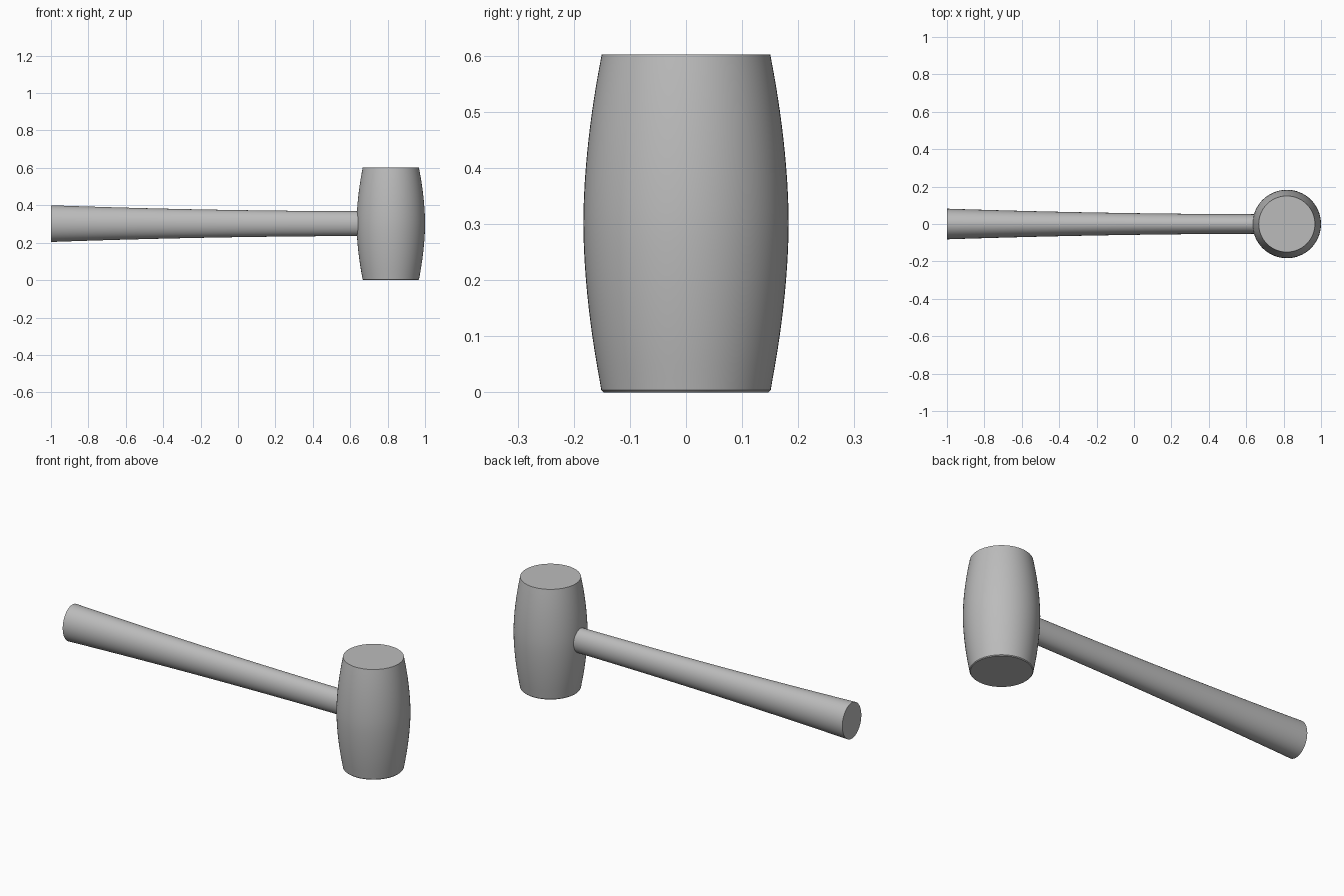
import bpy, bmesh, math

old = bpy.data.objects.get("Cube")
if old:
    bpy.data.objects.remove(old, do_unlink=True)

GREY = (0.5, 0.5, 0.5, 1)
mat = bpy.data.materials.new("plain grey")
mat.use_nodes = True
mat.diffuse_color = GREY
mat.node_tree.nodes["Principled BSDF"].inputs["Base Color"].default_value = GREY


def loft(name, rings, sides, place):
    """Skin a stack of ellipses (distance, radius a, radius b) and cap both ends."""
    bm = bmesh.new()
    loops = []
    for d, a, b in rings:
        angles = [2 * math.pi * i / sides for i in range(sides)]
        loops.append([bm.verts.new(place(d, a * math.cos(t), b * math.sin(t))) for t in angles])
    for low, high in zip(loops, loops[1:]):
        for i in range(sides):
            j = (i + 1) % sides
            bm.faces.new((low[i], low[j], high[j], high[i]))
    bm.faces.new(loops[0][::-1])
    bm.faces.new(loops[-1])
    bmesh.ops.recalc_face_normals(bm, faces=bm.faces)
    mesh = bpy.data.meshes.new(name)
    bm.to_mesh(mesh)
    bm.free()
    mesh.materials.append(mat)
    obj = bpy.data.objects.new(name, mesh)
    bpy.context.collection.objects.link(obj)
    bpy.ops.object.select_all(action="DESELECT")
    obj.select_set(True)
    bpy.context.view_layer.objects.active = obj
    bpy.ops.object.shade_smooth_by_angle(angle=math.radians(35))
    return obj


HEAD_X, MID_Z, HEIGHT = 0.817, 0.302, 0.602

# Barrel-shaped head: bulging in the middle, with a tiny rounded lower rim
head_rings = [(0, 0.147, 0.147), (0.004, 0.151, 0.151)]
for i in range(1, 25):
    z = HEIGHT * i / 24
    u = abs(z - MID_Z) / (HEIGHT / 2)
    r = 0.183 - 0.033 * u ** 1.8
    head_rings.append((z, r, r))
loft("mallet_head", head_rings, 64, lambda d, a, b: (HEAD_X + a, b, d))

# Oval handle flaring towards the butt, running into the head
handle_rings = []
for i in range(21):
    t = i / 20
    flare = (1 - t) ** 2
    handle_rings.append((-1 + 1.8 * t, 0.052 + 0.030 * flare, 0.066 + 0.032 * flare))
loft("handle", handle_rings, 48, lambda d, a, b: (d, a, MID_Z + b))
